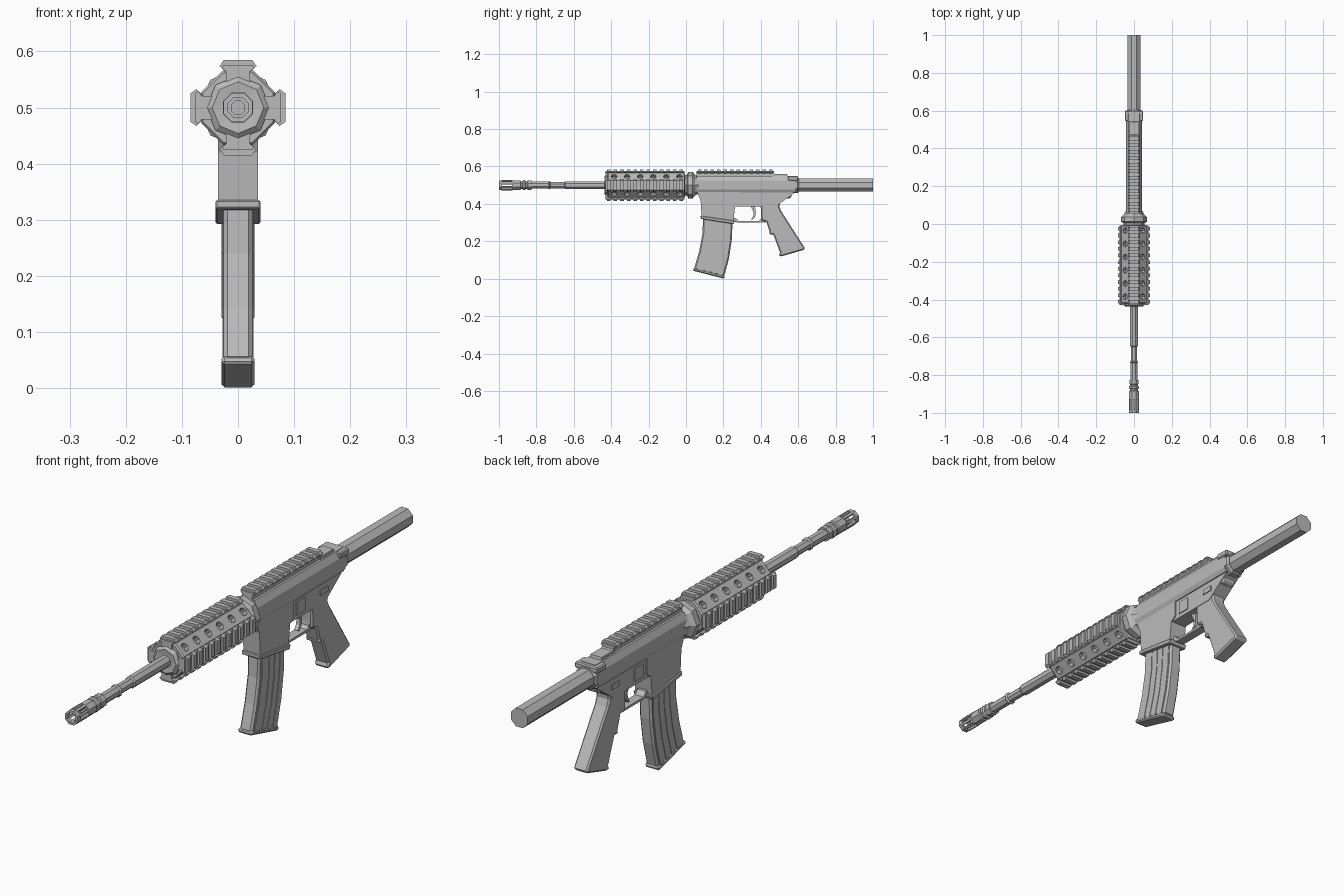
import bpy, bmesh, math
from mathutils import Matrix, Vector

if "Cube" in bpy.data.objects:
    bpy.data.objects.remove(bpy.data.objects["Cube"])

AXIS = 0.5  # height of the bore line
metal = bpy.data.materials.new("plain grey")
metal.diffuse_color = (0.5, 0.5, 0.5, 1)
metal.use_nodes = True
metal.node_tree.nodes["Principled BSDF"].inputs["Base Color"].default_value = metal.diffuse_color


def finish(name, bm, bevel=0):
    bmesh.ops.recalc_face_normals(bm, faces=bm.faces[:])
    me = bpy.data.meshes.new(name)
    bm.to_mesh(me)
    bm.free()
    me.materials.append(metal)
    ob = bpy.data.objects.new(name, me)
    bpy.context.collection.objects.link(ob)
    if bevel:
        m = ob.modifiers.new("chamfer", "BEVEL")
        m.width, m.segments, m.limit_method = bevel, 1, "ANGLE"
        m.angle_limit = math.radians(50)
    return ob


def add_prism(bm, a, b):
    """Closed solid between two matching loops of points."""
    va, vb = [bm.verts.new(p) for p in a], [bm.verts.new(p) for p in b]
    bm.faces.new(va)
    bm.faces.new(vb[::-1])
    n = len(va)
    for i in range(n):
        bm.faces.new((va[i], vb[i], vb[(i + 1) % n], va[(i + 1) % n]))


def side_plate(name, pts, half, bevel=0):
    """Side profile (y, z) extruded to both sides of x = 0."""
    bm = bmesh.new()
    add_prism(bm, [(-half, y, z) for y, z in pts], [(half, y, z) for y, z in pts])
    return finish(name, bm, bevel)


def lathe(name, prof, n=8, flat=True, closed=False):
    """Profile (y, radius) turned about the bore line; radius is to the flats if flat."""
    bm = bmesh.new()
    off, k = (math.pi / n, 1 / math.cos(math.pi / n)) if flat else (0, 1)
    rings = []
    for y, r in prof:
        rings.append([bm.verts.new((r * k * math.cos(off + math.tau * i / n), y,
                                    AXIS + r * k * math.sin(off + math.tau * i / n))) for i in range(n)])
    pairs = list(zip(rings, rings[1:]))
    if closed:
        pairs.append((rings[-1], rings[0]))
    else:
        bm.faces.new(rings[0])
        bm.faces.new(rings[-1][::-1])
    for a, b in pairs:
        for i in range(n):
            bm.faces.new((a[i], a[(i + 1) % n], b[(i + 1) % n], b[i]))
    return finish(name, bm)


def rail(name, y0, y1, turn, teeth=12):
    """Toothed accessory rail; built on top, then turned about the bore line."""
    bm = bmesh.new()
    def bar(half, a, b):
        pts = half + [(-x, z) for x, z in half[::-1]]
        add_prism(bm, [(x, a, AXIS + z) for x, z in pts], [(x, b, AXIS + z) for x, z in pts])
    bar([(.021, .042), (.021, .064), (.029, .071), (.026, .076)], y0, y1)
    pitch = (y1 - y0) / teeth
    for i in range(teeth):
        c = y0 + pitch * (i + .5)
        bar([(.021, .063), (.033, .074), (.025, .085)], c - pitch * .27, c + pitch * .27)
    bmesh.ops.rotate(bm, verts=bm.verts, cent=(0, 0, AXIS), matrix=Matrix.Rotation(math.radians(turn), 3, "Y"))
    finish(name, bm)


# barrel and muzzle
lathe("barrel", [(-.84, .019), (-.735, .019), (-.73, .023), (-.725, .017), (-.65, .017),
                 (-.645, .021), (-.4, .021)])
lathe("muzzle_base", [(-.93, .012), (-.93, .026), (-.885, .026), (-.882, .021), (-.874, .021), (-.871, .027),
                      (-.860, .027), (-.857, .021), (-.849, .021), (-.846, .025), (-.825, .025),
                      (-.825, .012)], closed=True)
lathe("muzzle_ring", [(-1, .018), (-1, .026), (-.983, .026), (-.983, .018)], closed=True)
bm = bmesh.new()
for i in range(8):
    m = (Matrix.Translation((0, -.957, AXIS)) @ Matrix.Rotation(math.tau * (i + .5) / 8, 4, "Y")
         @ Matrix.Translation((0, 0, .0235)) @ Matrix.Diagonal((.009, .06, .008, 1)))
    bmesh.ops.create_cube(bm, size=1, matrix=m)
finish("muzzle_prongs", bm)

# handguard with vent holes in its slanted faces
guard = lathe("handguard", [(-.42, .062), (-.415, .066), (-.01, .066), (-.005, .062)])
bm = bmesh.new()
for k in range(4):
    turn = Matrix.Rotation(math.radians(45 + 90 * k), 4, "Y")
    for i in range(6):
        m = Matrix.Translation((0, -.385 + .07 * i, AXIS)) @ turn @ Matrix.Translation((0, 0, .066))
        bmesh.ops.create_cone(bm, cap_ends=True, segments=8, radius1=.016, radius2=.016, depth=.04, matrix=m)
cutter = finish("hole_cutter", bm)
cutter.hide_render = True
mod = guard.modifiers.new("holes", "BOOLEAN")
mod.operation, mod.object, mod.solver = "DIFFERENCE", cutter, "EXACT"
bpy.context.view_layer.update()
cut = bpy.data.meshes.new_from_object(guard.evaluated_get(bpy.context.evaluated_depsgraph_get()))
guard.modifiers.clear()
guard.data = cut
bpy.data.objects.remove(cutter)
lathe("front_cap", [(-.435, .03), (-.437, .046), (-.428, .057), (-.41, .057)], flat=False)
lathe("barrel_nut", [(-.01, .055), (.005, .055), (.012, .07), (.036, .07), (.048, .055), (.07, .045)], flat=False)
for side, turn in (("top", 0), ("right", 90), ("bottom", 180), ("left", 270)):
    rail(side + "_guard_rail", -.43, -.008, turn)

# upper receiver and stock tube
sect = [(.03, .55), (.043, .525), (.043, .478), (.035, .462)]
sect += [(-x, z) for x, z in sect[::-1]]
bm = bmesh.new()
add_prism(bm, [(x, .055, z) for x, z in sect], [(x, .585, z) for x, z in sect])
finish("upper_receiver", bm)
rail("receiver_rail", .055, .47, 0)
side_plate("rear_rail_block", [(.46, .54), (.46, .572), (.475, .56), (.54, .56), (.545, .54)], .024)
side_plate("charging_handle", [(.545, .525), (.545, .548), (.6, .548), (.6, .525)], .048, .004)
lathe("tube_collar", [(.57, .043), (.595, .043), (.603, .037)])
lathe("stock_tube", [(.56, .035), (1, .035)])

# lower receiver, magazine well and its flared lip
side_plate("lower_receiver", [(.2, .48), (.58, .48), (.575, .455), (.54, .43), (.5, .4), (.48, .385), (.2, .385)], .031)
side_plate("magazine_well", [(.056, .475), (.065, .45), (.078, .42), (.084, .325),
                             (.253, .302), (.262, .385), (.285, .4), (.285, .475)], .0355)
side_plate("magazine_well_lip", [(.077, .336), (.077, .32), (.255, .292), (.262, .31)], .04, .003)
bm = bmesh.new()
for s in (-1, 1):  # bolt catch and selector plates
    for y, z, w, h in ((.33, .425, .05, .05), (.47, .43, .045, .02)):
        bmesh.ops.create_cube(bm, size=1, matrix=Matrix.Translation((s * .031, y, z)) @ Matrix.Diagonal((.007, w, h, 1)))
finish("control_plates", bm)

# trigger and guard
side_plate("trigger_guard", [(.253, .325), (.253, .308), (.275, .3), (.41, .3), (.41, .309), (.28, .309), (.265, .325)], .018)
side_plate("trigger_guard_rear", [(.395, .39), (.405, .37), (.4, .32), (.385, .305), (.43, .3), (.43, .39)], .018)
side_plate("trigger", [(.345, .39), (.362, .355), (.36, .335), (.348, .318), (.356, .315), (.37, .332),
                       (.373, .358), (.368, .39)], .008)

# pistol grip
side_plate("grip", [(.4, .42), (.402, .31), (.43, .305), (.447, .25), (.443, .242), (.452, .234), (.466, .238),
                    (.503, .14), (.496, .122), (.512, .12), (.632, .155), (.635, .165), (.51, .36), (.5, .385),
                    (.503, .41), (.52, .428), (.56, .43), (.568, .455), (.55, .47)], .029, .008)

# curved magazine with side ribs and floor plate
front = [(.092, .35), (.088, .24), (.07, .145), (.042, .05)]
rear = [(.25, .33), (.245, .21), (.23, .11), (.204, .012)]
def strip(a, b):
    mix = lambda t: [tuple(Vector(p).lerp(Vector(q), t)) for p, q in zip(front, rear)]
    return mix(a) + mix(b)[::-1]
side_plate("magazine", strip(0, 1), .0255, .007)
for i, (a, b) in enumerate(((.1, .3), (.38, .5), (.58, .7), (.78, .92))):
    side_plate("magazine_rib_%d" % i, strip(a, b), .0275)
side_plate("magazine_floor", [(.037, .043), (.203, 0), (.208, .016), (.042, .058)], .029, .005)
